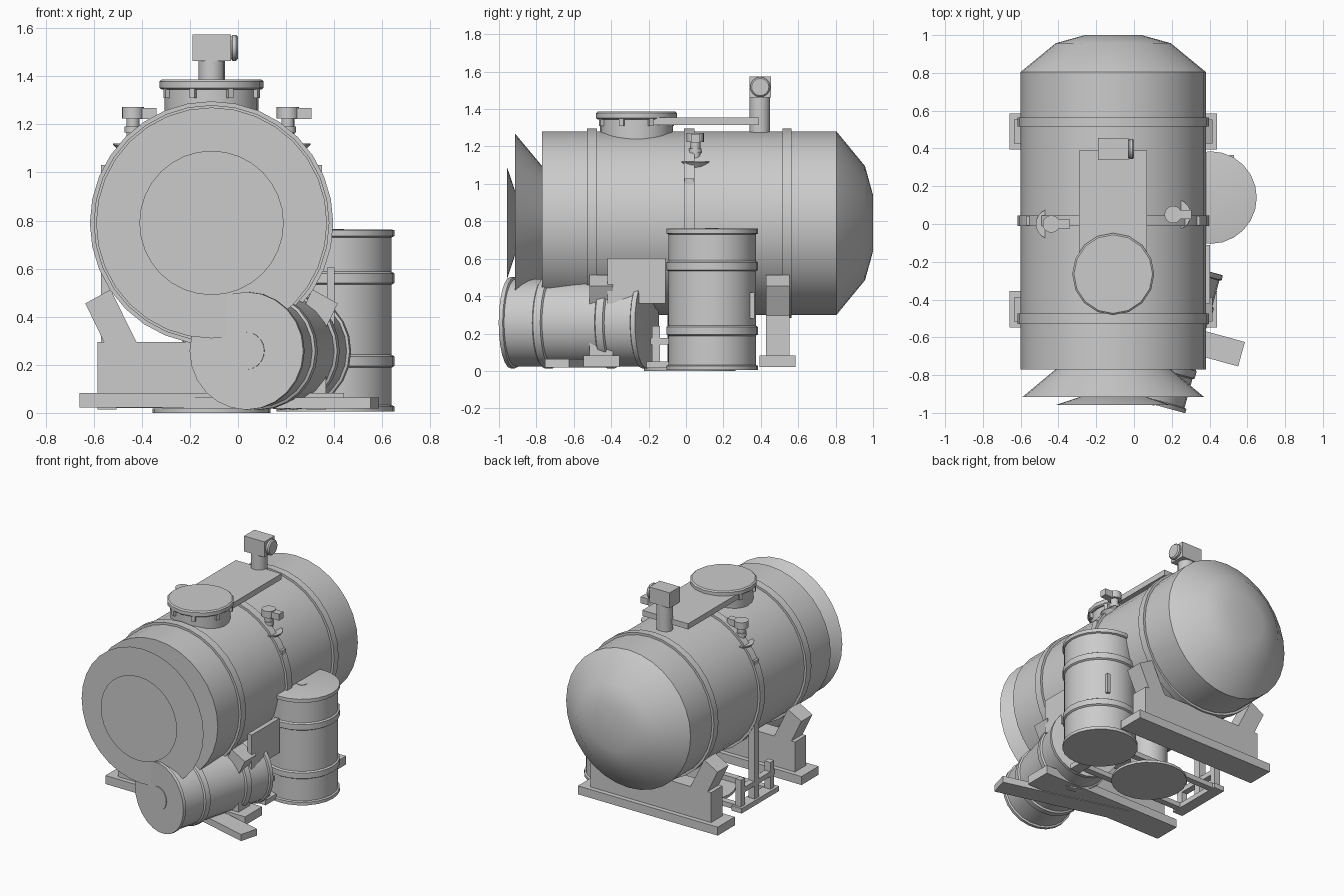
import bpy, bmesh, math
from mathutils import Vector, Matrix

if "Cube" in bpy.data.objects:
    bpy.data.objects.remove(bpy.data.objects["Cube"])

grey = bpy.data.materials.new("plain grey")
grey.diffuse_color = (0.6, 0.6, 0.6, 1)
grey.use_nodes = True
grey.node_tree.nodes["Principled BSDF"].inputs["Base Color"].default_value = grey.diffuse_color
CX, CZ, R = -0.11, 0.79, 0.49          # tank axis and radius


def finish(name, bm, smooth=True):
    bmesh.ops.recalc_face_normals(bm, faces=bm.faces)
    me = bpy.data.meshes.new(name)
    bm.to_mesh(me)
    bm.free()
    me.materials.append(grey)
    ob = bpy.data.objects.new(name, me)
    bpy.context.collection.objects.link(ob)
    if smooth:
        bpy.ops.object.select_all(action='DESELECT')
        ob.select_set(True)
        bpy.context.view_layer.objects.active = ob
        bpy.ops.object.shade_smooth_by_angle(angle=math.radians(32))
    return ob


def lathe(name, profile, origin, axis=(0, 0, 1), n=32):
    """Closed turned solid: profile is (radius, distance along axis)."""
    bm = bmesh.new()
    rot = Vector((0, 0, 1)).rotation_difference(Vector(axis)).to_matrix().to_4x4()
    m = Matrix.Translation(origin) @ rot
    rings = []
    for r, t in profile:
        rings.append([bm.verts.new(m @ Vector((r * math.cos(2 * math.pi * i / n),
                      r * math.sin(2 * math.pi * i / n), t))) for i in range(n)])
    for a, b in zip(rings, rings[1:]):
        for i in range(n):
            j = (i + 1) % n
            bm.faces.new((a[i], a[j], b[j], b[i]))
    bm.faces.new(rings[0])
    bm.faces.new(rings[-1])
    return finish(name, bm)


def box(name, x0, x1, y0, y1, z0, z1, turn=0):
    bm = bmesh.new()
    bmesh.ops.create_cube(bm, size=1)
    c = Vector(((x0 + x1) / 2, (y0 + y1) / 2, (z0 + z1) / 2))
    bm.transform(Matrix.Translation(c) @ Matrix.Rotation(turn, 4, 'Z')
                 @ Matrix.Diagonal((x1 - x0, y1 - y0, z1 - z0, 1)))
    return finish(name, bm, False)


def prism(name, pts, y0, y1):
    """Outline in x-z extruded along y."""
    bm = bmesh.new()
    f = bm.faces.new([bm.verts.new((x, y0, z)) for x, z in pts])
    g = bmesh.ops.extrude_face_region(bm, geom=[f])['geom']
    bmesh.ops.translate(bm, vec=(0, y1 - y0, 0),
                        verts=[v for v in g if isinstance(v, bmesh.types.BMVert)])
    return finish(name, bm, False)


# Tank shell with stepped rear dome, and the two flared front rings
ALONG = (0, 1, 0)
lathe("tank_shell", [(R, -0.77), (R, 0.805)], (CX, 0, CZ), ALONG)
lathe("rear_dome", [(R, 0.805), (0.305, 0.957), (0.15, 1.0)], (CX, 0, CZ), ALONG)
lathe("front_flare", [(0.48, -0.915), (0.3, -0.765)], (CX, 0, CZ), ALONG)
lathe("front_cap", [(0.3, -0.957), (0.16, -0.91)], (CX, 0, CZ), ALONG)
for i, (a, b) in enumerate([(-0.53, -0.475), (-0.01, 0.045), (0.515, 0.565)]):
    lathe(f"tank_band_{i}", [(0.506, a), (0.506, b)], (CX, 0, CZ), ALONG)

# Manhole, walkway and vent head
lathe("manhole_neck", [(0.195, 1.2), (0.195, 1.35)], (CX, -0.265, 0), n=24)
lathe("manhole_lid", [(0.208, 1.345), (0.217, 1.352), (0.217, 1.378), (0.208, 1.386)],
      (CX, -0.265, 0), n=16)
for i in range(8):
    a = math.radians(22.5 + 45 * i)
    x, y = CX + 0.2 * math.cos(a), -0.265 + 0.2 * math.sin(a)
    box(f"lid_clamp_{i}", x - 0.012, x + 0.012, y - 0.012, y + 0.012, 1.31, 1.35, a)
box("walkway", -0.29, 0.07, -0.2, 0.39, 1.315, 1.355)
lathe("vent_post", [(0.055, 1.24), (0.055, 1.47)], (CX, 0.395, 0), n=16)
box("vent_head", -0.19, -0.03, 0.34, 0.455, 1.463, 1.573)
lathe("vent_outlet", [(0.045, -0.03), (0.054, -0.022), (0.054, -0.008), (0.046, 0)],
      (0, 0.397, 1.518), (1, 0, 0), 16)

# Safety valves
for side, x, y in (("right", 0.207, 0.05), ("left", -0.437, 0.0)):
    lathe(f"{side}_valve_dish", [(0.04, 1.06), (0.045, 1.075), (0.082, 1.115), (0.082, 1.12)],
          (x + (0.012 if x > 0 else 0), y, 0), n=20)
    lathe(f"{side}_valve_stem", [(0.027, 1.08), (0.027, 1.23)], (x, y, 0), n=16)
    lathe(f"{side}_valve_collar", [(0.034, 1.165), (0.034, 1.19)], (x, y, 0), n=16)
    lathe(f"{side}_valve_cap", [(0.046, 1.225), (0.046, 1.273)], (x, y, 0), n=16)
    box(f"{side}_valve_spout", x + 0.03, x + 0.098, y - 0.024, y + 0.024, 1.222, 1.268)

# Saddles: sole plate, web and two slanted arms
for name, yc in (("front", -0.452), ("rear", 0.49)):
    box(f"{name}_saddle_base", -0.66, 0.44, yc - 0.096, yc + 0.096, 0.022, 0.082)
    box(f"{name}_saddle_web", -0.585, 0.365, yc - 0.063, yc + 0.063, 0.08, 0.295)
    arm = [(-0.525, 0.335), (-0.42, 0.395), (-0.31, 0.205), (-0.425, 0.14)]
    arm = [(-0.525, -0.335), (-0.42, -0.277), (-0.31, -0.5), (-0.44, -0.51)]
    for side, s in (("left", 1), ("right", -1)):
        prism(f"{name}_saddle_arm_{side}", [(CX + s * x, CZ + z) for x, z in arm],
              yc - 0.063, yc + 0.063)

# Drums: one standing, one lying at an angle on a plank
rings = [(0.245, 0.0), (0.245, 0.022), (0.234, 0.027)]
for c in (0.21, 0.555):
    rings += [(0.234, c - 0.027), (0.245, c - 0.02), (0.245, c + 0.02), (0.234, c + 0.027)]
rings += [(0.234, 0.725), (0.245, 0.73), (0.245, 0.755), (0.236, 0.757)]
bung = [(0.035, 0.75), (0.035, 0.765)]
T = math.radians(15.3)
axis = Vector((math.sin(T), math.cos(T), 0))
lying = Vector((0.035, -0.937, 0.258))
lathe("standing_drum", rings, (0.405, 0.14, 0.005), n=24)
lathe("standing_drum_bung", bung, (0.405, 0.14, 0), n=16)
box("drum_gauge", 0.505, 0.53, 0.342, 0.365, 0.28, 0.42)
lathe("lying_drum", rings, lying, axis, 24)
lathe("lying_drum_bung", [(0.078, 0), (0.078, 0.006)], lying - axis * 0.005, axis, 20)
px, py = lying.x + axis.x * 0.38, lying.y + axis.y * 0.38
box("drum_plank", px - 0.45, px + 0.45, py - 0.067, py + 0.067, 0.018, 0.065, -T)

# Side panel beside the drums
box("side_panel", 0.37, 0.402, -0.42, -0.11, 0.36, 0.605)

# Outlet column with round foot
lathe("outlet_foot", [(0.245, 0.0), (0.245, 0.018)], (CX, 0.02, 0), n=24)
lathe("outlet_column", [(0.12, 0.01), (0.12, 0.36)], (CX, 0.02, 0), n=24)

# Bottom pipe frame and side posts
w = 0.022
for side, s in (("left", -1), ("right", 1)):
    x = CX + s * 0.435
    box(f"frame_sill_{side}", x - 0.04, x + 0.04, -0.21, 0.21, 0.015, 0.05)
    box(f"frame_rail_{side}", x - w, x + w, -0.19, 0.19, 0.14, 0.175)
    box(f"side_post_{side}", x - 0.025, x + 0.025, -0.008, 0.042, 0.05, 1.03)
    for end, y in (("front", -0.16), ("rear", 0.17)):
        box(f"frame_post_{side}_{end}", x - w, x + w, y - w, y + w, 0.04, 0.24)
for end, y in (("front", -0.16), ("rear", 0.17)):
    box(f"frame_cross_{end}", CX - 0.435, CX + 0.435, y - w, y + w, 0.02, 0.055)
